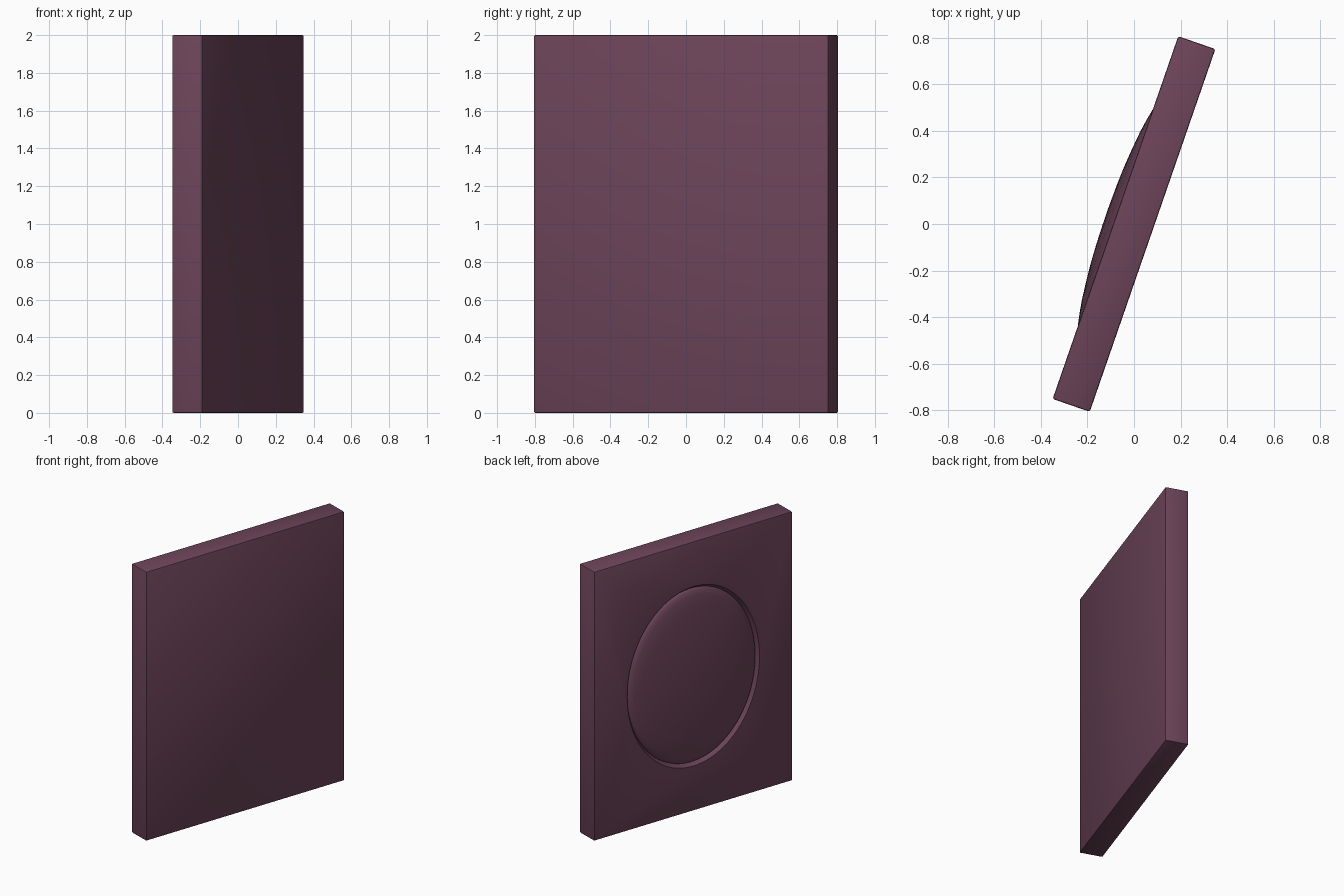
import bpy, bmesh
from math import sin, cos, pi, radians

if "Cube" in bpy.data.objects:
    bpy.data.objects.remove(bpy.data.objects["Cube"])

LENGTH, THICK, HEIGHT = 1.65, 0.169, 2.0
RU, RV = LENGTH / 3, HEIGHT / 3      # oval half-sizes
FACE = -THICK / 2                    # local x of the face carrying the oval
TURN = radians(-19.1)

mat = bpy.data.materials.new("plum")
mat.diffuse_color = (0.15, 0.058, 0.1, 1)
mat.use_nodes = True
mat.node_tree.nodes["Principled BSDF"].inputs["Base Color"].default_value = mat.diffuse_color


def finish(bm, name):
    bmesh.ops.recalc_face_normals(bm, faces=bm.faces)
    me = bpy.data.meshes.new(name)
    bm.to_mesh(me)
    bm.free()
    ob = bpy.data.objects.new(name, me)
    bpy.context.collection.objects.link(ob)
    ob.location.z = HEIGHT / 2
    ob.rotation_euler.z = TURN
    me.materials.append(mat)
    return ob


def oval_lathe(name, profile, n=96):
    """Stack oval rings (relative radius, outward height) and close the ends."""
    bm = bmesh.new()
    rings = [[bm.verts.new((FACE - h, RU * r * cos(2 * pi * i / n), RV * r * sin(2 * pi * i / n)))
              for i in range(n)] for r, h in profile]
    for a, b in zip(rings, rings[1:]):
        for i in range(n):
            j = (i + 1) % n
            bm.faces.new((a[i], a[j], b[j], b[i]))
    bm.faces.new(rings[0])
    bm.faces.new(rings[-1])
    return finish(bm, name)


def smooth(ob, angle):
    bpy.ops.object.select_all(action='DESELECT')
    ob.select_set(True)
    bpy.context.view_layer.objects.active = ob
    bpy.ops.object.shade_smooth_by_angle(angle=radians(angle))


# Slab with softly rounded edges
bm = bmesh.new()
bmesh.ops.create_cube(bm, size=1)
bmesh.ops.scale(bm, vec=(THICK, LENGTH, HEIGHT), verts=bm.verts)
bmesh.ops.bevel(bm, geom=bm.edges[:], offset=0.008, segments=2, profile=0.5, affect='EDGES')
slab = finish(bm, "slab")

# Shallow oval recess
cutter = oval_lathe("recess_cutter", [(0.965, -0.03), (1.0, 0.0), (1.035, 0.03)])
cutter.hide_render = True
cutter.hide_viewport = True
cutter.display_type = 'WIRE'
cut = slab.modifiers.new("recess", 'BOOLEAN')
cut.operation = 'DIFFERENCE'
cut.solver = 'EXACT'
cut.object = cutter
smooth(slab, 40)

# Low dome bulging out of the recess
dome = oval_lathe("dome", [(0.967, -0.035), (0.965, -0.022), (0.95, -0.012), (0.9, 0.0), (0.8, 0.011),
                           (0.7, 0.02), (0.55, 0.029), (0.4, 0.036), (0.25, 0.04),
                           (0.1, 0.042), (0.01, 0.0425)])
smooth(dome, 60)
